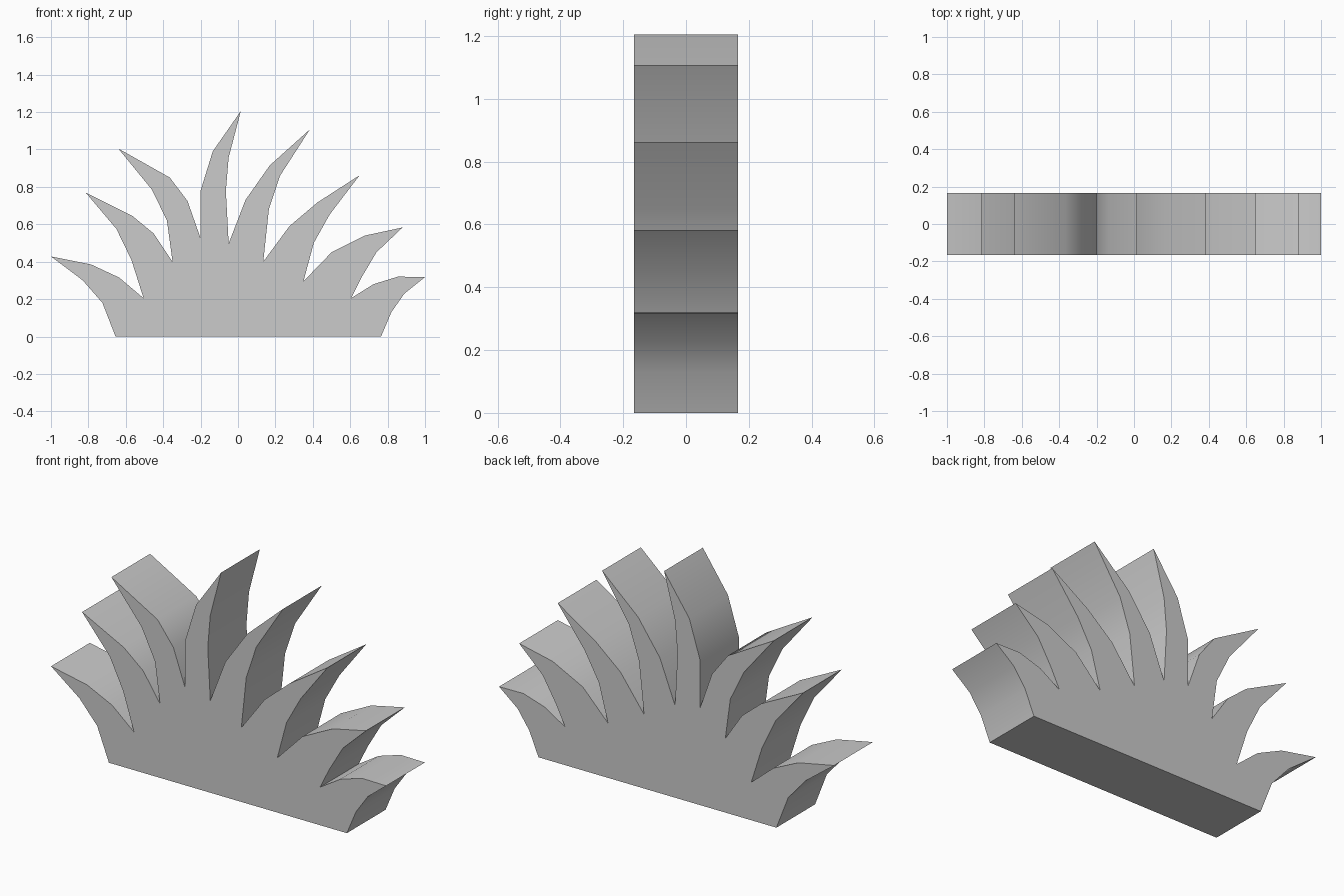
import bpy, bmesh, math

if "Cube" in bpy.data.objects:
    bpy.data.objects.remove(bpy.data.objects["Cube"])

HALF_DEPTH = 0.165

# Each blade, left to right: two outer-edge points, tip, two return points, valley (x, z)
BLADES = [
    [(-.725, .18), (-.83, .30), (-1.0, .428), (-.785, .385), (-.635, .315), (-.505, .205)],
    [(-.57, .41), (-.65, .575), (-.815, .77), (-.565, .645), (-.45, .55), (-.35, .40)],
    [(-.38, .62), (-.46, .785), (-.64, 1.005), (-.365, .85), (-.27, .725), (-.20, .525)],
    [(-.20, .78), (-.135, .99), (.015, 1.205), (-.05, .957), (-.065, .78), (-.05, .497)],
    [(.04, .73), (.17, .915), (.385, 1.108), (.225, .86), (.165, .68), (.135, .40)],
    [(.275, .59), (.425, .717), (.65, .862), (.49, .652), (.405, .50), (.35, .295)],
    [(.50, .45), (.68, .54), (.88, .583), (.74, .45), (.66, .315), (.605, .205)],
    [(.725, .28), (.855, .32), (1.0, .318), (.89, .23), (.82, .13), (.765, 0)],
]
outline = [(-.655, 0)] + [p for blade in BLADES for p in blade]

# Grass tuft: the outline as one face, extruded front to back
bm = bmesh.new()
front = bm.faces.new([bm.verts.new((x, -HALF_DEPTH, z)) for x, z in outline])
extruded = bmesh.ops.extrude_face_region(bm, geom=[front], use_keep_orig=True)
back_verts = [g for g in extruded["geom"] if isinstance(g, bmesh.types.BMVert)]
bmesh.ops.translate(bm, verts=back_verts, vec=(0, 2 * HALF_DEPTH, 0))
bmesh.ops.recalc_face_normals(bm, faces=bm.faces)

mesh = bpy.data.meshes.new("grass_tuft")
bm.to_mesh(mesh)
bm.free()
tuft = bpy.data.objects.new("grass_tuft", mesh)
bpy.context.collection.objects.link(tuft)

# Curved blade sides are smooth, tips, valleys and rims stay sharp
bpy.context.view_layer.objects.active = tuft
tuft.select_set(True)
bpy.ops.object.shade_smooth_by_angle(angle=math.radians(35))
